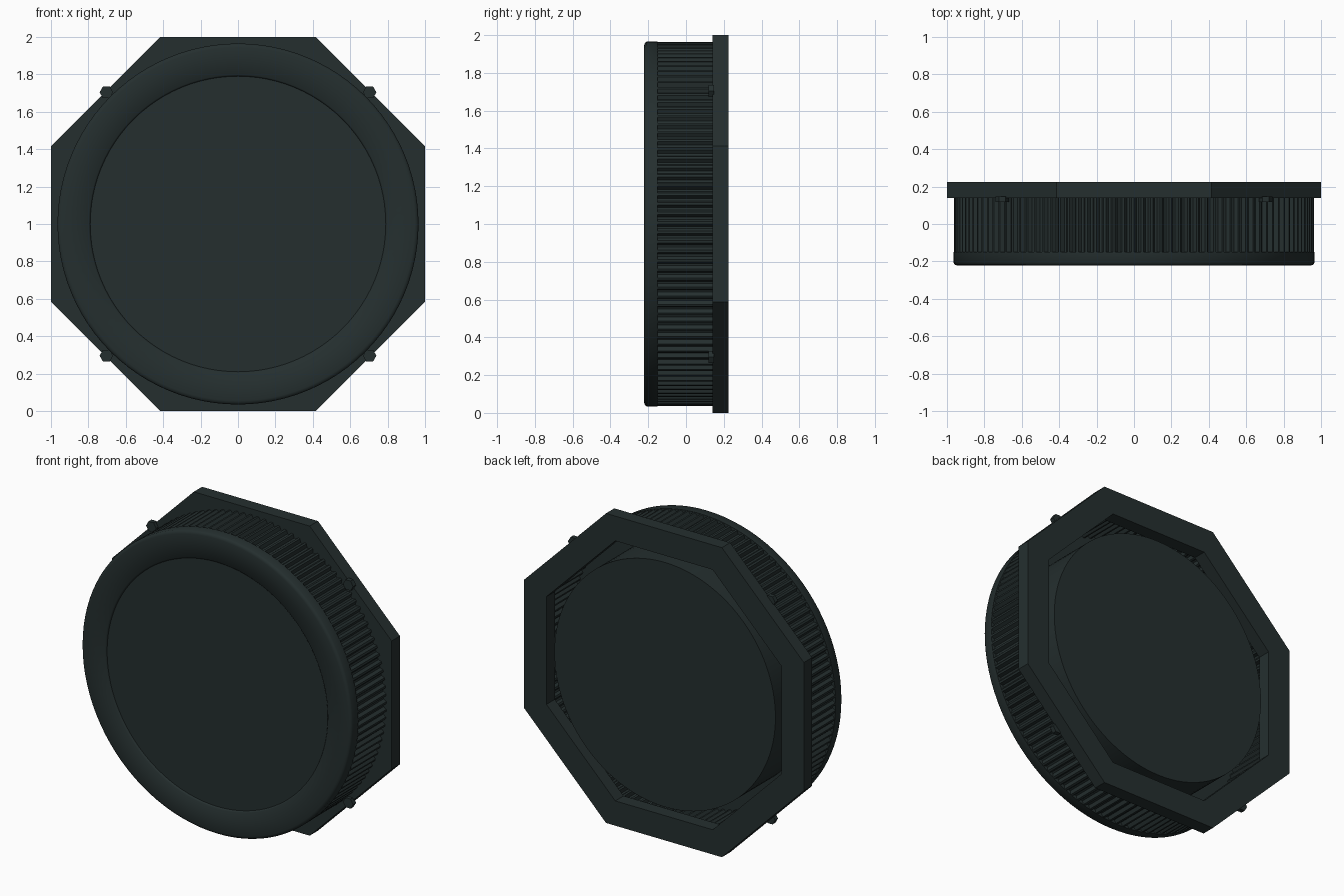
import bpy, math

if "Cube" in bpy.data.objects:
    bpy.data.objects.remove(bpy.data.objects["Cube"])

mat = bpy.data.materials.new("dark_slate")
mat.diffuse_color = (0.018, 0.028, 0.028, 1)
mat.use_nodes = True
mat.node_tree.nodes["Principled BSDF"].inputs["Base Color"].default_value = mat.diffuse_color
CZ = 1.0  # height of the shared axis, which runs along y


def ring_point(r, a, y):
    return (r * math.cos(a), y, CZ + r * math.sin(a))


def make(name, verts, faces, smooth=False):
    me = bpy.data.meshes.new(name)
    me.from_pydata(verts, [], faces)
    ob = bpy.data.objects.new(name, me)
    bpy.context.collection.objects.link(ob)
    me.materials.append(mat)
    bpy.context.view_layer.objects.active = ob
    ob.select_set(True)
    bpy.ops.object.mode_set(mode='EDIT')
    bpy.ops.mesh.select_all(action='SELECT')
    bpy.ops.mesh.normals_make_consistent(inside=False)
    bpy.ops.object.mode_set(mode='OBJECT')
    if smooth:
        bpy.ops.object.shade_smooth_by_angle(angle=math.radians(50))
    ob.select_set(False)
    return ob


def lathe(name, profile, n, start=0.0, closed=True, smooth=False, radial=None):
    """Turn (radius, y) points about the axis; open profiles get end caps."""
    m = len(profile)
    verts = []
    for i in range(n):
        a = start + 2 * math.pi * i / n
        dr = radial(i) if radial else 0
        verts += [ring_point(r + dr, a, y) for r, y in profile]
    faces = []
    for i in range(n):
        j = (i + 1) % n
        for k in range(m if closed else m - 1):
            l = (k + 1) % m
            faces.append((i * m + k, i * m + l, j * m + l, j * m + k))
    if not closed:
        faces.append([i * m for i in range(n)])
        faces.append([i * m + m - 1 for i in range(n)])
    return make(name, verts, faces, smooth)


# octagonal mounting frame with an octagonal opening
c = math.cos(math.pi / 8)
lathe("octagon_frame", [(1 / c, 0.14), (1 / c, 0.225), (0.84 / c, 0.225), (0.84 / c, 0.14)],
      8, start=math.pi / 8)

# solid round core, set slightly behind the front rim
lathe("core_disc", [(0.79, -0.208), (0.79, 0.215)], 96, closed=False, smooth=True)

# front rim with softened outer corner
lathe("front_rim", [(0.79, -0.212), (0.798, -0.22), (0.945, -0.222), (0.958, -0.218),
                    (0.965, -0.208), (0.965, -0.15), (0.79, -0.15)], 96, smooth=True)

# ribbed grip band: every other pair of points is sunk inwards
lathe("ribbed_band", [(0.963, -0.15), (0.963, 0.14), (0.935, 0.14), (0.935, -0.15)],
      480, radial=lambda i: 0 if i % 4 < 2 else -0.02)

# hexagonal bolts on the four diagonal edges
for sx in (-1, 1):
    for sz in (-1, 1):
        pts = [(sx * 0.704 + 0.036 * math.cos(k * math.pi / 3), y,
                CZ + sz * 0.704 + 0.036 * math.sin(k * math.pi / 3))
               for y in (0.118, 0.148) for k in range(6)]
        sides = [(k, (k + 1) % 6, (k + 1) % 6 + 6, k + 6) for k in range(6)]
        make("hex_bolt", pts, sides + [tuple(range(6)), tuple(range(6, 12))])
